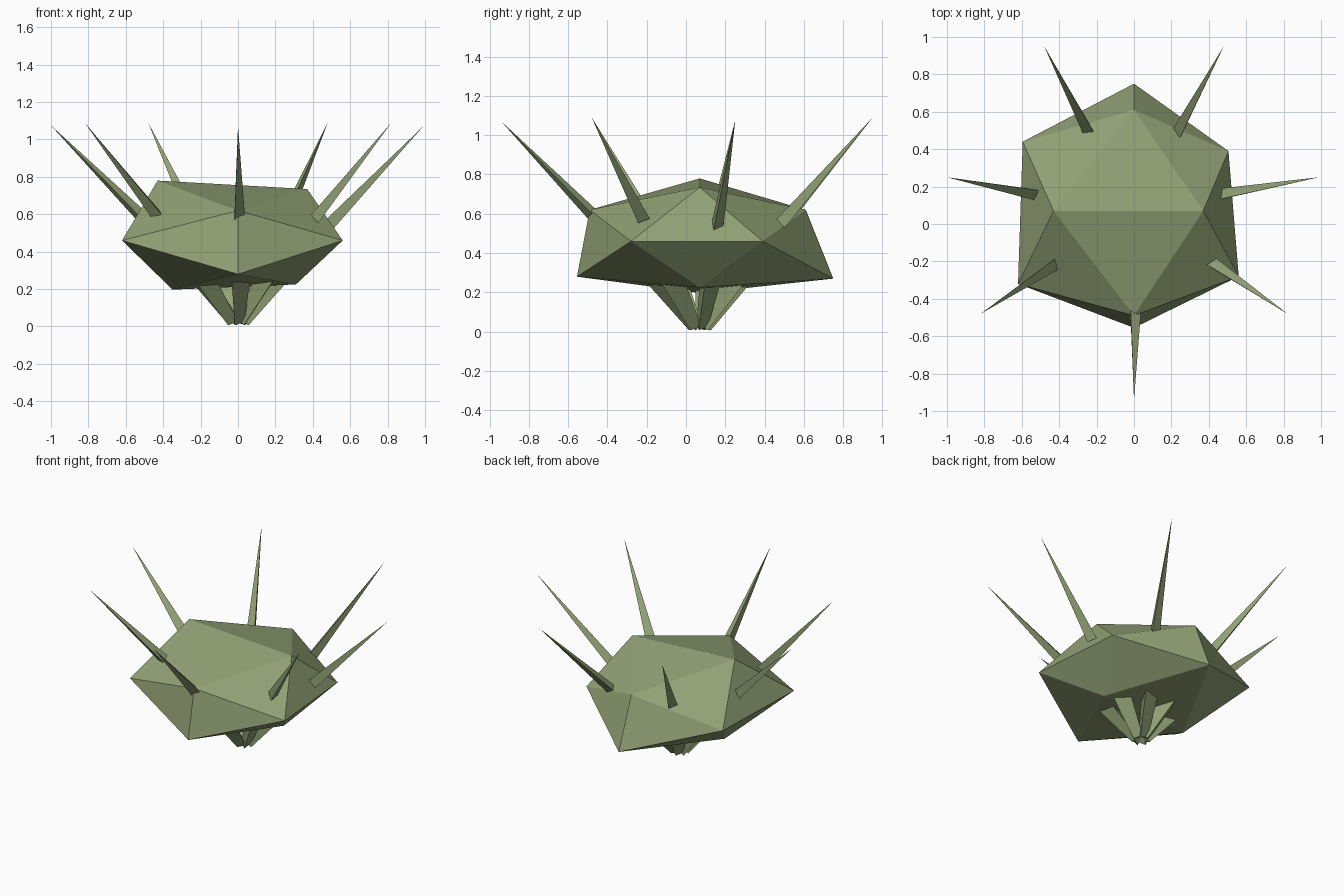
import bpy, bmesh, math
from mathutils import Vector

if "Cube" in bpy.data.objects:
    bpy.data.objects.remove(bpy.data.objects["Cube"])

mat = bpy.data.materials.new("sage_green")
mat.diffuse_color = (0.29, 0.36, 0.18, 1)
mat.use_nodes = True
mat.node_tree.nodes["Principled BSDF"].inputs["Base Color"].default_value = mat.diffuse_color
CY = 0.07  # y of the plant's axis


def finish(name, bm):
    bmesh.ops.recalc_face_normals(bm, faces=bm.faces[:])
    me = bpy.data.meshes.new(name)
    bm.to_mesh(me)
    bm.free()
    me.materials.append(mat)
    ob = bpy.data.objects.new(name, me)
    bpy.context.collection.objects.link(ob)
    return ob


def tapered_prism(name, a, b, r1, r2):
    """Three-sided taper from a to b, one ridge turned sideways around the axis."""
    a, b = Vector(a), Vector(b)
    d = (b - a).normalized()
    side = Vector((0, 0, 1)).cross(d).normalized()
    up = d.cross(side)
    bm = bmesh.new()

    def ring(c, r):
        return [bm.verts.new(c + r * (math.cos(t) * side + math.sin(t) * up))
                for t in (0, 2 * math.pi / 3, 4 * math.pi / 3)]
    lo = ring(a, r1)
    bm.faces.new(lo)
    if r2 > 0:
        hi = ring(b, r2)
        bm.faces.new(hi)
        for i in range(3):
            j = (i + 1) % 3
            bm.faces.new((lo[i], lo[j], hi[j], hi[i]))
    else:
        tip = bm.verts.new(b)
        for i in range(3):
            bm.faces.new((lo[i], lo[(i + 1) % 3], tip))
    return finish(name, bm)


# Body: squashed, uneven icosahedron
body_points = [
    (-0.43, 0.07, 0.78), (0.37, 0.07, 0.735),   # top edge
    (0, -0.49, 0.62), (0, 0.61, 0.62),          # upper front, back
    (-0.62, -0.32, 0.46), (0.56, -0.28, 0.46),  # sides
    (-0.595, 0.44, 0.46), (0.505, 0.39, 0.46),
    (0, -0.555, 0.28), (0, 0.75, 0.27),         # lower front, back
    (-0.35, 0.07, 0.197), (0.31, 0.07, 0.225),  # bottom edge
]
bm = bmesh.new()
for p in body_points:
    bm.verts.new(p)
bmesh.ops.convex_hull(bm, input=bm.verts[:])
finish("body", bm)

# Spikes: base and tip
spikes = [
    ((0, -0.47, 0.59), (0, -0.94, 1.07)),
    ((0.42, -0.215, 0.575), (0.82, -0.48, 1.09)),
    ((-0.43, -0.215, 0.60), (-0.82, -0.48, 1.09)),
    ((0.48, 0.155, 0.54), (0.99, 0.25, 1.07)),
    ((-0.53, 0.165, 0.60), (-1.0, 0.25, 1.075)),
    ((0.24, 0.49, 0.55), (0.48, 0.95, 1.09)),
    ((-0.24, 0.50, 0.57), (-0.48, 0.95, 1.09)),
]
for i, (a, b) in enumerate(spikes):
    tapered_prism(f"spike_{i + 1}", a, b, 0.037, 0)

# Roots: stubby tapers fanning up from the foot into the body
for i in range(7):
    t = -math.pi / 2 + i * 2 * math.pi / 7
    c, s = math.cos(t), math.sin(t)
    tapered_prism(f"root_{i + 1}", (0.03 * c, CY + 0.03 * s, 0.025),
                  (0.22 * c, CY + 0.22 * s, 0.28), 0.035, 0.068)
